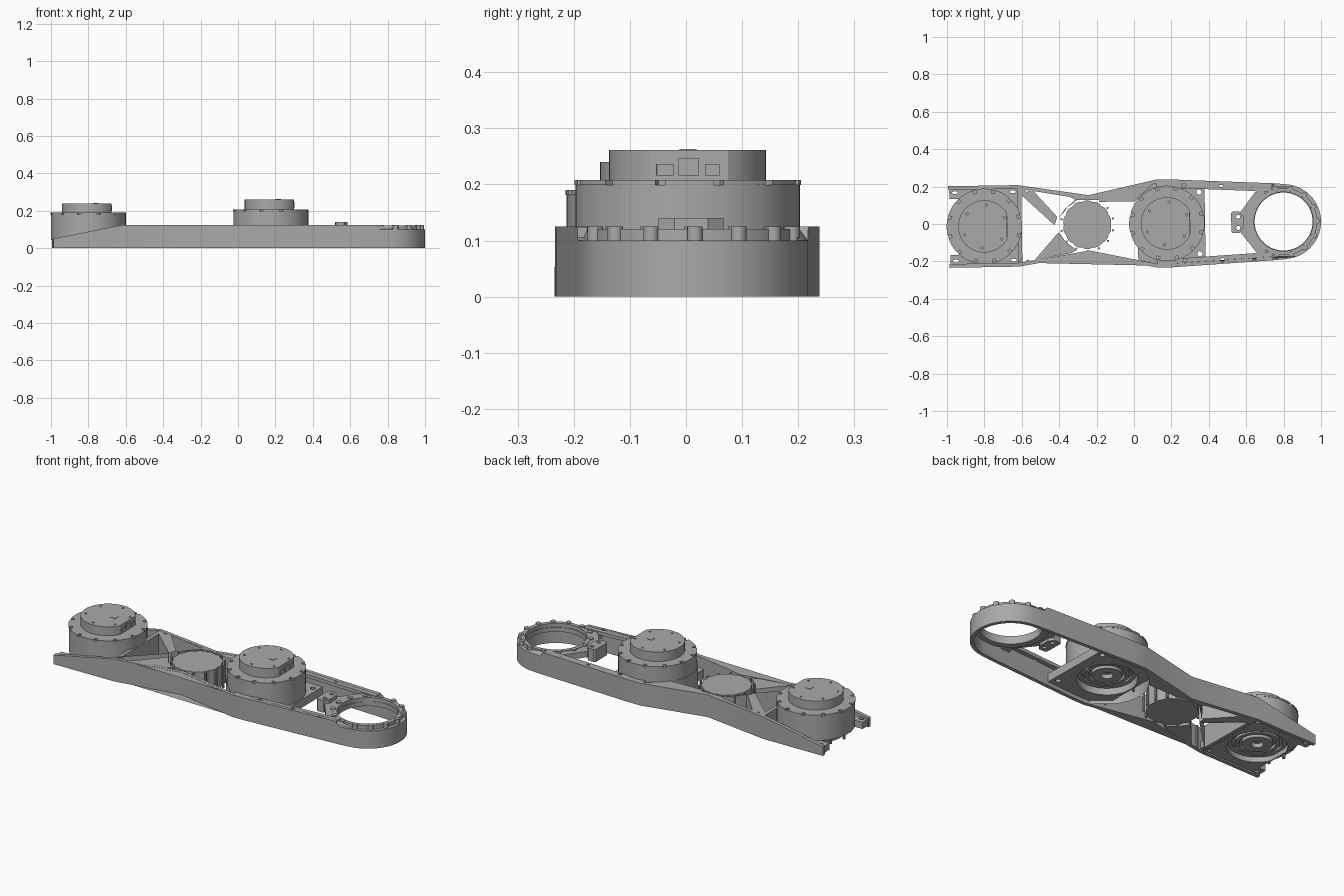
import bpy, bmesh
from math import sin, cos, pi, radians, sqrt
from mathutils import Matrix

if "Cube" in bpy.data.objects:
    bpy.data.objects.remove(bpy.data.objects["Cube"])

TILT = Matrix.Rotation(radians(0.93), 4, 'Z')
TOP = 0.125


def make_material(name, rgb):
    mat = bpy.data.materials.new(name)
    mat.use_nodes = True
    mat.diffuse_color = (*rgb, 1)
    mat.node_tree.nodes["Principled BSDF"].inputs["Base Color"].default_value = (*rgb, 1)
    return mat


GREY = make_material("machined_grey", (0.4, 0.4, 0.4))


def arc(cx, cy, r, start=0, end=360, n=48):
    """Points along an arc; a full turn leaves out the repeated last point."""
    steps = n if end - start == 360 else n - 1
    return [(cx + r * cos(radians(start + (end - start) * i / steps)),
             cy + r * sin(radians(start + (end - start) * i / steps))) for i in range(n)]


def ring_of_holes(cx, cy, r, count, hole, turn=0):
    return [arc(cx + r * cos(2 * pi * i / count + turn),
                cy + r * sin(2 * pi * i / count + turn), hole, n=10) for i in range(count)]


def plate(name, loops, z0, z1, top_rule=None):
    """Flat part: first loop is the outline, further loops are holes."""
    curve = bpy.data.curves.new(name, 'CURVE')
    curve.dimensions, curve.fill_mode = '2D', 'BOTH'
    curve.extrude = (z1 - z0) / 2
    for pts in loops:
        spline = curve.splines.new('POLY')
        spline.points.add(len(pts) - 1)
        for point, (x, y) in zip(spline.points, pts):
            point.co = (x, y, 0, 1)
        spline.use_cyclic_u = True
    temp = bpy.data.objects.new(name + "_curve", curve)
    bpy.context.collection.objects.link(temp)
    mesh = bpy.data.meshes.new_from_object(
        temp.evaluated_get(bpy.context.evaluated_depsgraph_get()))
    bpy.data.objects.remove(temp)
    bm = bmesh.new()
    bm.from_mesh(mesh)
    bmesh.ops.remove_doubles(bm, verts=bm.verts, dist=1e-5)
    bmesh.ops.recalc_face_normals(bm, faces=bm.faces)
    for v in bm.verts:
        upper = v.co.z > 0
        v.co.z = z1 if upper else z0
        if upper and top_rule:
            v.co.z = top_rule(v.co.x)
    bm.transform(TILT)
    bm.to_mesh(mesh)
    bm.free()
    mesh.name = name
    mesh.materials.clear()
    mesh.materials.append(GREY)
    for poly in mesh.polygons:
        poly.material_index = 0
    obj = bpy.data.objects.new(name, mesh)
    bpy.context.collection.objects.link(obj)
    bpy.ops.object.select_all(action='DESELECT')
    obj.select_set(True)
    bpy.context.view_layer.objects.active = obj
    bpy.ops.object.shade_smooth_by_angle(angle=radians(30))
    return obj


def box(x0, x1, y0, y1):
    return [(x0, y0), (x1, y0), (x1, y1), (x0, y1)]


def flip(pts, side):
    return [(x, y * side) for x, y in pts]


# Side wall: a long U with a round nose, tapering down at the open end
SIDE = [(-0.99, 0.218), (-0.62, 0.218), (-0.24, 0.158), (0.12, 0.235),
        (0.2, 0.235), (0.74, 0.206), (0.76, 0.205)]


def shell(t):
    upper = [(x, y - t) for x, y in SIDE]
    nose = arc(0.8, 0, 0.2 - t, 84, -84, 40)
    return upper + nose + flip(upper, -1)[::-1]


def wall_top(x):
    if x < -0.62:
        return TOP - (-0.62 - x) * 0.2
    return 0.1 if x > 0.75 else TOP


plate("side_wall", [shell(0) + shell(0.02)[::-1]], 0, TOP, wall_top)

# Flanges along the top of the walls, with bolt holes
for side, label in ((1, "back"), (-1, "front")):
    run = SIDE[3:6]
    strip = run + [(x, y - 0.045) for x, y in run][::-1]
    holes = [arc(x, 0.2, 0.011, n=12) for x in (0.27, 0.47, 0.64)]
    plate("top_flange_" + label, [flip(p, side) for p in [strip] + holes], 0.105, TOP - 0.001)

# Truss block with a round through hole and three windows
MID = 0.176
half = [(-0.62, 0.205), (-0.24, 0.148), (0.12, 0.225)]
truss = half + arc(MID, 0, 0.207, 125, 235, 24) + flip(half, -1)[::-1]
scallops = [(-0.25 + (0.125 + 0.005 * abs(sin(7 * a))) * cos(a),
             (0.125 + 0.005 * abs(sin(7 * a))) * sin(a))
            for a in (2 * pi * i / 112 for i in range(112))]
window = [(-0.535, 0.185), (-0.34, 0.15), (-0.31, 0.135), (-0.37, 0.085), (-0.4, 0.04), (-0.41, 0.045)]
windows = [window, flip(window, -1), [(-0.6, 0.165), (-0.6, -0.165), (-0.425, 0)]]
bolts = ring_of_holes(-0.25, 0, 0.141, 14, 0.006, pi / 14)
corners = [arc(-0.57, s * 0.19, 0.009, n=10) for s in (1, -1)]
plate("truss_block", [truss, scallops] + windows + bolts + corners, 0, TOP - 0.001)

# Low mounting plates beneath the two drives
REAR = -0.8
tabs = [(-0.985, 0.2), (-0.985, 0.15), (-0.94, 0.15), (-0.94, -0.15), (-0.985, -0.15),
        (-0.985, -0.2), (-0.6, -0.2), (-0.6, 0.2)]
slots = [[(REAR + sx * 0.155 + x * 2, sy * 0.183 + y) for x, y in arc(0, 0, 0.008, n=12)]
         for sx in (1, -1) for sy in (1, -1)]
plate("rear_mount_plate", [tabs, arc(REAR, 0, 0.15)] + slots
      + ring_of_holes(REAR, 0, 0.172, 12, 0.008), 0.008, 0.045)
mid_slots = [arc(0.35, s * 0.165, 0.014, n=12) for s in (1, -1)]
plate("middle_mount_plate", [[(0.02, -0.19), (0.12, -0.22), (0.38, -0.21), (0.38, 0.21), (0.12, 0.22), (0.02, 0.19)],
      arc(MID, 0, 0.15)] + mid_slots + ring_of_holes(MID, 0, 0.172, 12, 0.008), 0.02, 0.066)


# Drives: drum, notched rim, flat-sided cap with sockets, stepped underside
def drive(label, cx, base, shoulder, crown):
    notched = []
    for i in range(12):
        a = i * 30 + 15
        notched += arc(cx, 0, 0.202, a + 2.5, a + 27.5, 6)
        notched += [(cx + 0.182 * cos(radians(a + d)), 0.182 * sin(radians(a + d))) for d in (27.5, 32.5)]
    plate(label + "_drum", [arc(cx, 0, 0.2, n=72)], base, shoulder - 0.009)
    plate(label + "_rim", [notched], shoulder - 0.009, shoulder)
    cap = arc(cx, 0, 0.14, 30, 330, 60)
    plate(label + "_cap", [cap] + ring_of_holes(cx, 0, 0.115, 6, 0.006, 0.4), shoulder, crown)
    for y, w, h in ((-0.042, 0.015, 0.02), (0, 0.018, 0.03), (0.042, 0.013, 0.02)):
        plate(label + "_socket", [box(cx + 0.12, cx + 0.125, y - w, y + w)],
              shoulder + 0.008, shoulder + 0.008 + h)
    plate(label + "_cap_key", [box(cx + 0.025, cx + 0.055, -0.015, 0.015)], crown, crown + 0.002)
    for i, (outer, inner) in enumerate(((0.145, 0.125), (0.11, 0.09), (0.075, 0.03))):
        loops = [arc(cx, 0, outer), arc(cx, 0, inner)]
        if i == 1:
            loops += ring_of_holes(cx, 0, 0.1, 12, 0.005)
        plate(label + "_hub_ring", loops, base - 0.012 - 0.006 * i, base)


drive("rear_drive", REAR, 0.045, 0.19, 0.24)
drive("middle_drive", MID, 0.066, 0.208, 0.261)

# Nose bearing seat: inner shelf, upper collar and small bosses
NOSE = 0.8
plate("nose_shelf", [arc(NOSE, 0, 0.19, n=64), arc(NOSE, 0, 0.155, n=64)], 0.075, 0.1)
plate("nose_collar", [arc(NOSE, 0, 0.18, n=64), arc(NOSE, 0, 0.158, n=64)]
      + ring_of_holes(NOSE, 0, 0.17, 14, 0.005), 0.1, TOP - 0.004)
for i in range(14):
    a = 2 * pi * i / 14
    plate("nose_boss", [arc(NOSE + 0.18 * cos(a), 0.18 * sin(a), 0.014, n=14)], 0.1, TOP)

# Bracket reaching from the nose towards the middle drive
neck_arc = arc(NOSE, 0, 0.165, 235, 125, 20)
plate("bracket_neck", [[(0.57, 0.055), (0.57, -0.055), (0.65, -0.16)] + neck_arc[::1] + [(0.65, 0.16)]], 0.085, 0.118)
plate("bracket_block", [[(0.52, -0.05), (0.53, -0.058), (0.565, -0.058), (0.585, -0.03),
      (0.585, 0.03), (0.565, 0.058), (0.53, 0.058), (0.52, 0.05)]]
      + [arc(0.557, s * 0.03, 0.011, n=14) for s in (1, -1)], 0.07, 0.14)
for s in (1, -1):
    plate("bracket_web", [flip([(0.64, 0.2), (0.7, 0.2), (0.7, 0.15), (0.66, 0.145)], s)], 0.08, 0.118)
